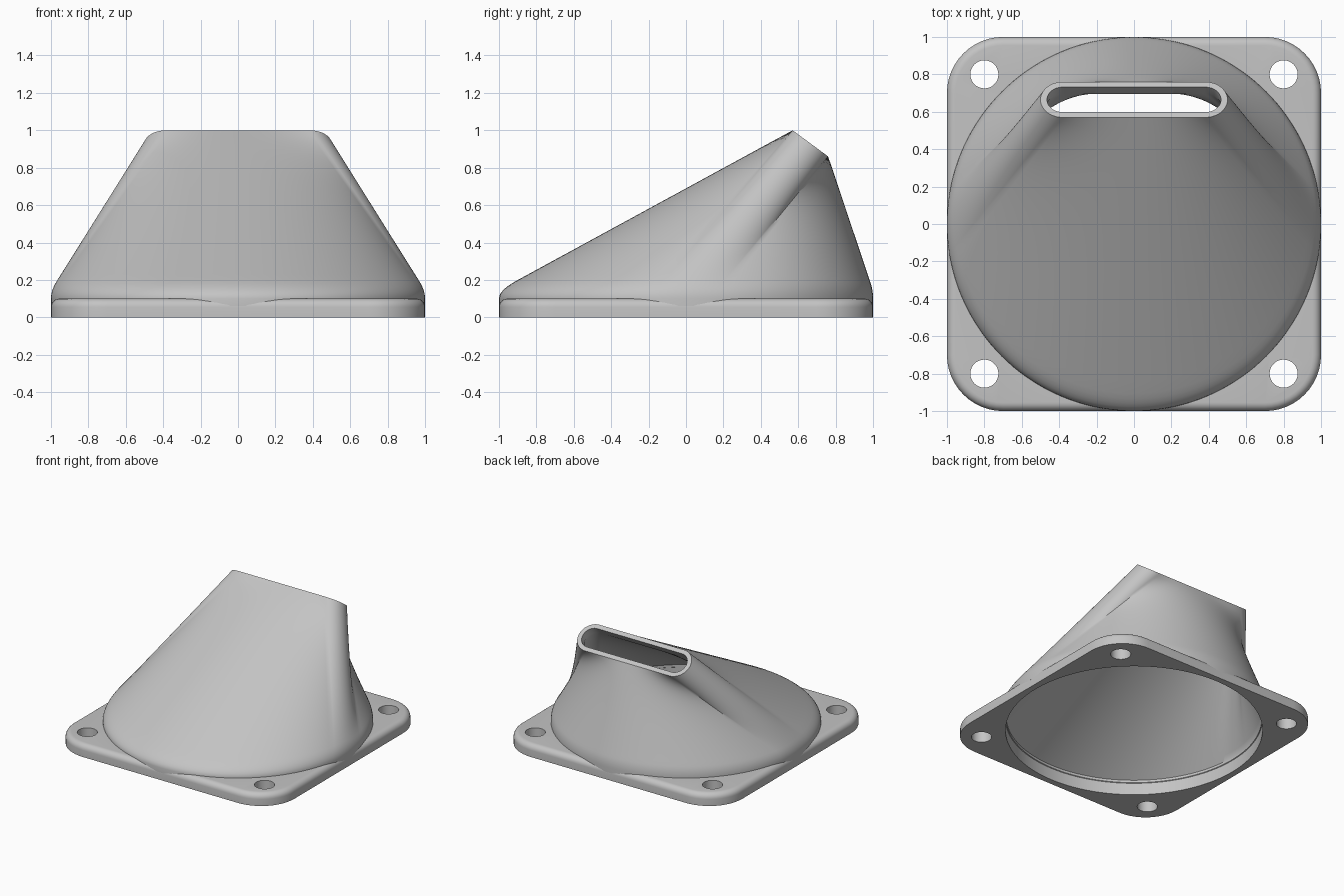
import bpy, bmesh, math
from mathutils import Vector

cube = bpy.data.objects.get("Cube")
if cube:
    bpy.data.objects.remove(cube, do_unlink=True)

grey = bpy.data.materials.new("plain grey")
grey.use_nodes = True
grey.diffuse_color = (0.55, 0.55, 0.55, 1)
grey.node_tree.nodes["Principled BSDF"].inputs["Base Color"].default_value = (0.55, 0.55, 0.55, 1)


def make_object(name, bm):
    bmesh.ops.recalc_face_normals(bm, faces=bm.faces)
    mesh = bpy.data.meshes.new(name)
    bm.to_mesh(mesh)
    bm.free()
    mesh.materials.append(grey)
    obj = bpy.data.objects.new(name, mesh)
    bpy.context.collection.objects.link(obj)
    return obj


def smooth(obj):
    bpy.ops.object.select_all(action='DESELECT')
    obj.select_set(True)
    bpy.context.view_layer.objects.active = obj
    bpy.ops.object.shade_smooth_by_angle(angle=math.radians(35))


def skin(rings, closed=False):
    """Bridge rings of equal length; cap the ends or join them in a loop."""
    bm = bmesh.new()
    loops = [[bm.verts.new(p) for p in ring] for ring in rings]
    pairs = list(zip(loops, loops[1:]))
    if closed:
        pairs.append((loops[-1], loops[0]))
    else:
        bm.faces.new(loops[0])
        bm.faces.new(loops[-1])
    for a, b in pairs:
        for i in range(len(a)):
            j = (i + 1) % len(a)
            bm.faces.new((a[i], a[j], b[j], b[i]))
    return bm


# Mounting flange: rounded square with a rounded top edge
def rounded_square(inset, z, corner=0.3, steps=12):
    c, r = 1 - corner, corner - inset
    ring = []
    for q, (sx, sy) in enumerate([(1, 1), (-1, 1), (-1, -1), (1, -1)]):
        for k in range(steps + 1):
            a = (q + k / steps) * math.pi / 2
            ring.append((sx * c + r * math.cos(a), sy * c + r * math.sin(a), z))
    return ring


FILLET, THICK = 0.045, 0.1
rings = [rounded_square(0, 0)]
for k in range(7):
    a = k / 6 * math.pi / 2
    rings.append(rounded_square(FILLET * (1 - math.cos(a)),
                                THICK - FILLET * (1 - math.sin(a))))
flange = make_object("mounting_flange", skin(rings))


# Cut the fan opening and the four screw holes
def cut_hole(x, y, radius, segments):
    bpy.ops.mesh.primitive_cylinder_add(vertices=segments, radius=radius, depth=1,
                                        location=(x, y, 0))
    cutter = bpy.context.object
    cutter.name = "hole_cutter"
    cutter.hide_render = True
    mod = flange.modifiers.new("hole", 'BOOLEAN')
    mod.operation = 'DIFFERENCE'
    mod.solver = 'EXACT'
    mod.object = cutter
    bpy.context.view_layer.objects.active = flange
    bpy.ops.object.modifier_apply(modifier=mod.name)
    bpy.data.objects.remove(cutter, do_unlink=True)


cut_hole(0, 0, 0.95, 144)
for sx in (-1, 1):
    for sy in (-1, 1):
        cut_hole(sx * 0.8, sy * 0.8, 0.075, 32)
smooth(flange)


# Duct: hollow loft from a round base to a tilted slot
front_lip, back_lip = Vector((0, 0.57, 1.0)), Vector((0, 0.76, 0.86))
slot_centre = (front_lip + back_lip) / 2
slot_dir = (back_lip - front_lip).normalized()
slot_normal = Vector((1, 0, 0)).cross(slot_dir)
slot_radius = (back_lip - front_lip).length / 2
slot_half = 0.5 - slot_radius

# The slot's straight sides spread over most of the base; its round ends
# meet only a narrow sector on each side.
SECTOR, FLAT, ROUND = 80, 32, 24
half = [SECTOR * k / FLAT for k in range(FLAT)]
half += [SECTOR + (180 - 2 * SECTOR) * k / ROUND for k in range(ROUND)]
half += [180 - SECTOR + SECTOR * k / FLAT for k in range(FLAT)]
angles = half + [180 + a for a in half]


def circle(radius, z):
    return [Vector((radius * math.sin(t), -radius * math.cos(t), z))
            for t in map(math.radians, angles)]


def slot(wall, depth=0):
    r = slot_radius - wall
    ring = []
    for a in angles:
        side = 1
        if a > 180:
            a, side = 360 - a, -1
        if a < SECTOR:
            u, v = slot_half * a / SECTOR, -r
        elif a <= 180 - SECTOR:
            phi = math.pi * (a - SECTOR) / (180 - 2 * SECTOR)
            u, v = slot_half + r * math.sin(phi), -r * math.cos(phi)
        else:
            u, v = slot_half * (180 - a) / SECTOR, r
        ring.append(slot_centre + Vector((side * u, 0, 0)) + slot_dir * v - slot_normal * depth)
    return ring


def blend(a, b, t):
    return [p.lerp(q, t) for p, q in zip(a, b)]


ROWS, START = 24, 0.06
base, shoulder, mouth = circle(1, THICK), circle(1, 0.145), slot(0)
bend_end = blend(shoulder, mouth, START)
outer = [circle(1, 0.06)]
for k in range(7):  # rounded shoulder
    t = k / 6
    outer.append(blend(blend(base, shoulder, t), blend(shoulder, bend_end, t), t))
outer += [blend(bend_end, mouth, k / ROWS) for k in range(1, ROWS + 1)]

# Inner wall runs square to the slot for a short way, then widens to the base
inner_shoulder, throat = circle(0.945, 0.12), slot(0.035, 0.06)
inner = [slot(0.035)]
inner += [blend(throat, inner_shoulder, k / ROWS) for k in range(ROWS + 1)]
inner.append(circle(0.945, THICK))

duct = make_object("duct_shell", skin(outer + inner, closed=True))
smooth(duct)
